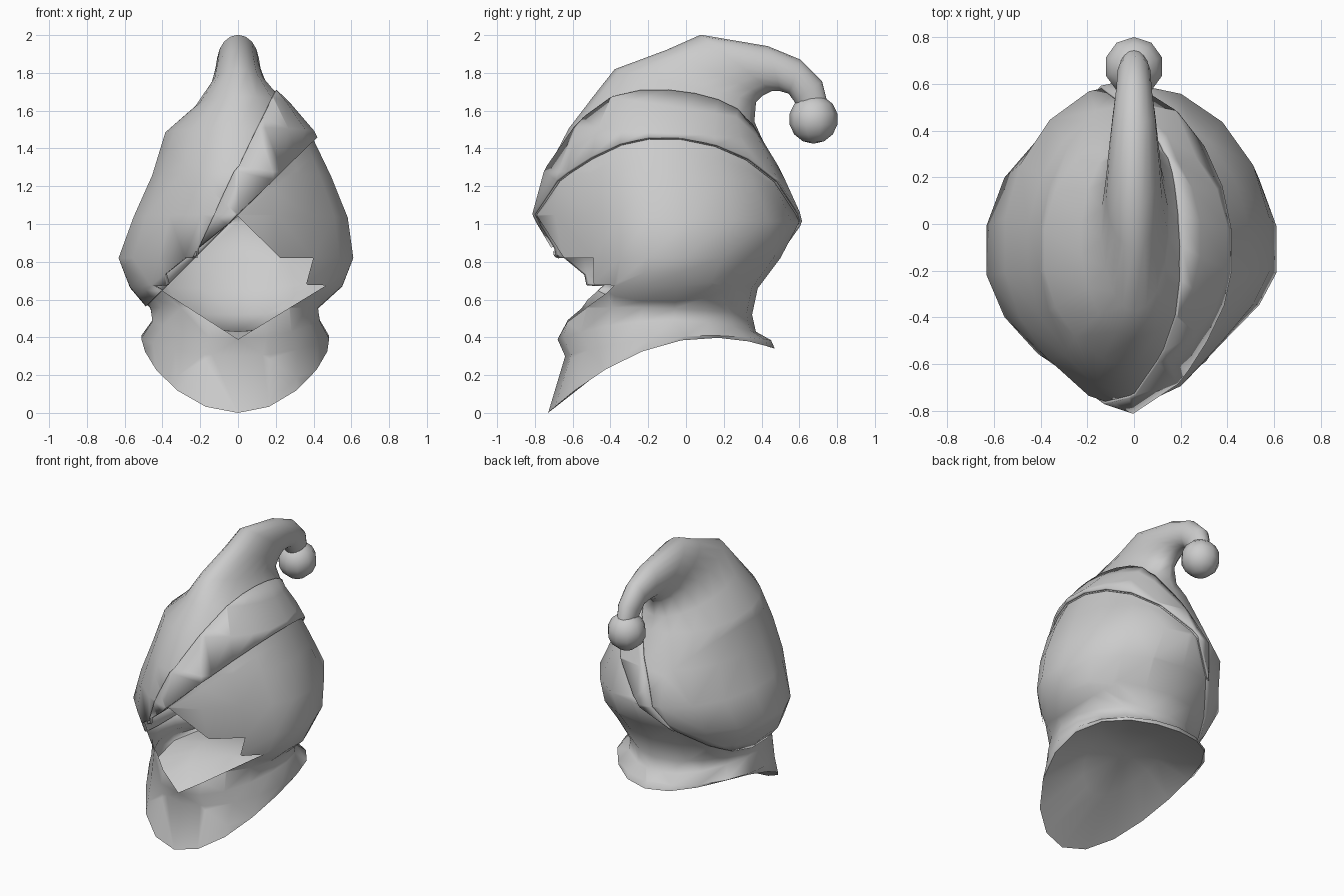
import bpy, bmesh, math
from mathutils import Vector

if "Cube" in bpy.data.objects:
    bpy.data.objects.remove(bpy.data.objects["Cube"])

SEG = 18
grey = bpy.data.materials.new("light_grey_cloth")
grey.diffuse_color = (0.6, 0.6, 0.6, 1)
grey.use_nodes = True
grey.node_tree.nodes["Principled BSDF"].inputs["Base Color"].default_value = grey.diffuse_color

# Each ring: front y, front z, back y, back z, left x, right x, side lift, pointed front
RINGS = [
    (-.73, .00, .47, .34, -.50, .48, .19, 0),
    (-.64, .30, .45, .385, -.52, .49, .06, 0),
    (-.68, .39, .37, .43, -.46, .44, .08, 0),
    (-.64, .55, .35, .52, -.47, .43, .02, 0),
    (-.66, .68, .38, .66, -.57, .56, 0, .05),
    (-.73, .82, .50, .82, -.63, .62, 0, .10),
    (-.79, 1.05, .60, 1.01, -.55, .59, 0, .13),
    (-.73, 1.27, .50, 1.23, -.45, .50, 0, .08),
    (-.61, 1.50, .39, 1.45, -.38, .39, 0, .04),
    (-.48, 1.67, .35, 1.54, -.22, .27, 0, 0),
    (-.37, 1.81, .36, 1.65, -.13, .14, 0, 0),
    (-.10, 1.91, .40, 1.69, -.11, .11, 0, 0),
    (.08, 1.99, .45, 1.715, -.10, .10, 0, 0),
    (.43, 1.93, .50, 1.715, -.08, .08, 0, 0),
    (.60, 1.86, .55, 1.70, -.065, .065, 0, 0),
    (.71, 1.75, .58, 1.66, -.06, .06, 0, 0),
    (.74, 1.64, .61, 1.61, -.05, .05, 0, 0),
]


def ring_points(r):
    yf, zf, yb, zb, xl, xr, lift, point = r
    out = []
    for i in range(SEG):
        a = 2 * math.pi * i / SEG
        s, c = math.sin(a), math.cos(a)
        f = (1 - c) / 2
        y = yf + (yb - yf) * f
        if c > 0:
            y += point * math.sin(2 * a) ** 2 * (1 if s > 0 else .4)
        out.append(Vector((s * (xr if s > 0 else -xl), y,
                           zf + (zb - zf) * f + lift * s * s)))
    return out


def cut(bm, co, no, keep=None):
    """Slice along a plane; optionally keep only one side of it."""
    bmesh.ops.bisect_plane(bm, geom=bm.verts[:] + bm.edges[:] + bm.faces[:], dist=1e-5,
                           plane_co=co, plane_no=no,
                           clear_inner=keep == "above", clear_outer=keep == "below")


def line_normal(slope):
    return Vector((-slope, 0, 1)).normalized()


def make_shell():
    """Loft the whole hood and open the face."""
    bm = bmesh.new()
    rows = [[bm.verts.new(p) for p in ring_points(r)] for r in RINGS]
    for a, b in zip(rows, rows[1:]):
        for i in range(SEG):
            j = (i + 1) % SEG
            bm.faces.new((a[i], a[j], b[j], b[i]))
    bm.faces.new(rows[-1])
    # diamond face opening
    sides = [((0, 0, 1.04), .80), ((0, 0, 1.04), -.98), ((0, 0, .39), .61), ((0, 0, .39), -.64)]
    for co, slope in sides:
        cut(bm, co, line_normal(slope))
    gone = []
    for f in bm.faces:
        c = f.calc_center_median()
        x, z = c.x, c.z
        top = 1.04 - .80 * x if x > 0 else 1.04 + .98 * x
        if c.y < -.1 and .39 + .63 * abs(x) < z + .004 and z < top:
            gone.append(f)
    bmesh.ops.delete(bm, geom=gone, context='FACES')
    bm.normal_update()
    return bm


def finish(bm, name, offset=0, thick=0):
    bm.normal_update()
    if offset:
        moves = [(v, v.normal.copy()) for v in bm.verts]
        for v, n in moves:
            v.co += n * offset
    me = bpy.data.meshes.new(name)
    bm.to_mesh(me)
    bm.free()
    ob = bpy.data.objects.new(name, me)
    bpy.context.collection.objects.link(ob)
    me.materials.append(grey)
    if thick:
        mod = ob.modifiers.new("thickness", 'SOLIDIFY')
        mod.thickness = thick
        mod.offset = -1
    bpy.ops.object.select_all(action='DESELECT')
    ob.select_set(True)
    bpy.context.view_layer.objects.active = ob
    bpy.ops.object.shade_smooth_by_angle(angle=math.radians(60))
    return ob


BRIM, BRIM_N = (0, 0, 1.05), line_normal(1.0)

# Head covering and neck cowl below the slanted brim
bm = make_shell()
cut(bm, BRIM, BRIM_N, "below")
finish(bm, "head_and_cowl")

# Hat with curled tail above the brim
bm = make_shell()
cut(bm, BRIM, BRIM_N, "above")
finish(bm, "hat", .012, .02)

# Folded cuff, wide on the right and narrowing to the left
bm = make_shell()
cut(bm, BRIM, BRIM_N, "above")
cut(bm, (0, 0, 1.30), line_normal(2.1), "below")
cut(bm, (0, 0, 1.78), Vector((0, 0, 1)), "below")
finish(bm, "hat_cuff", .024, .015)

# Domed underside closing the cowl
bm = bmesh.new()
rim = ring_points(RINGS[0])
peak = Vector((0, -.08, .43))
outer = [bm.verts.new(p) for p in rim]
inner = [bm.verts.new(p.lerp(peak, .5) + Vector((0, 0, .04))) for p in rim]
tip = bm.verts.new(peak)
for i in range(SEG):
    j = (i + 1) % SEG
    bm.faces.new((outer[j], outer[i], inner[i], inner[j]))
    bm.faces.new((inner[j], inner[i], tip))
finish(bm, "cowl_underside")

# Pompom at the end of the tail
bm = bmesh.new()
bmesh.ops.create_uvsphere(bm, u_segments=10, v_segments=7, radius=.13)
for v in bm.verts:
    v.co += Vector((0, .675, 1.555))
finish(bm, "pompom")
